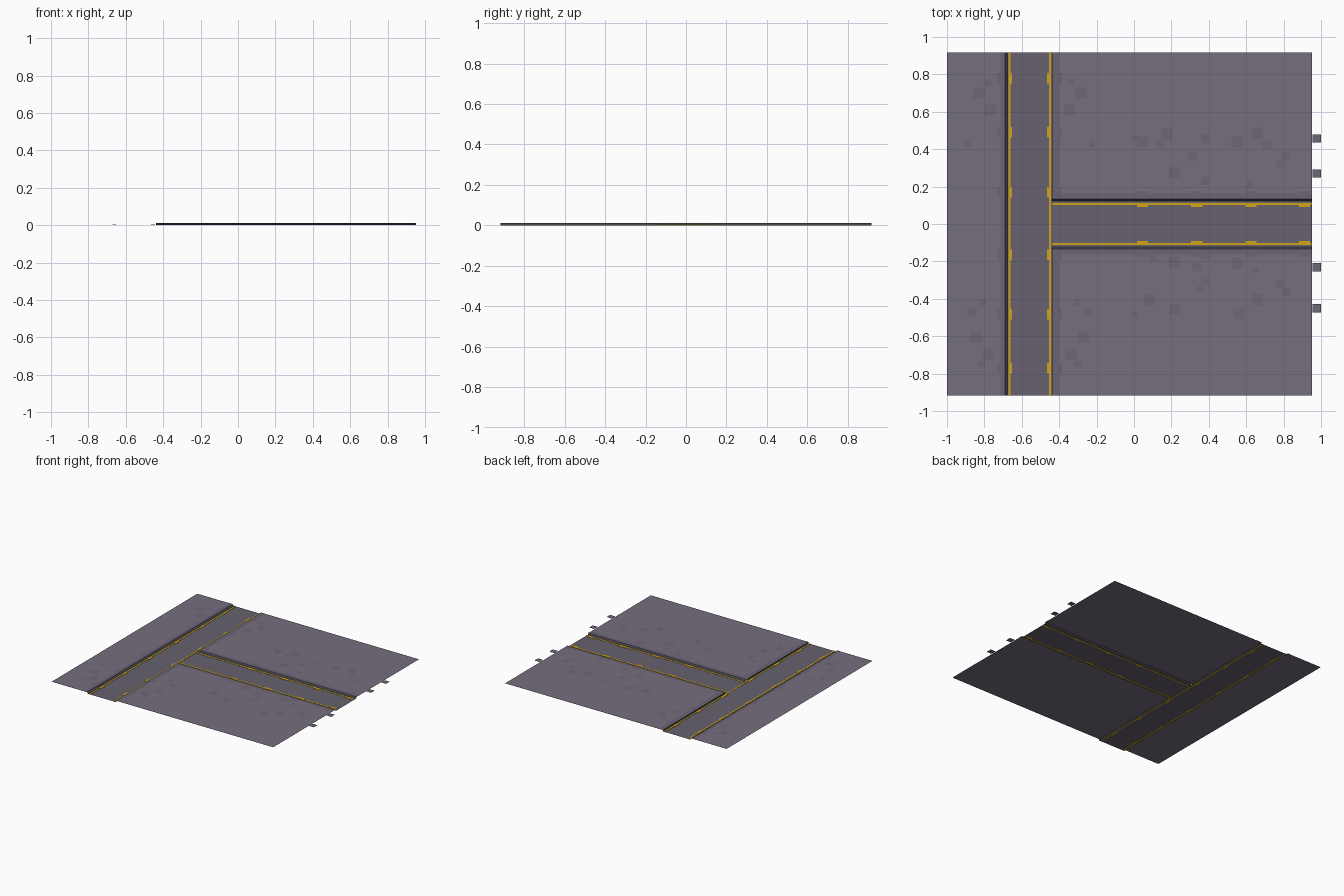
import bpy, bmesh

Z_ROAD, Z_LINE, Z_GROUND, Z_TRIM, Z_PATCH = 0.001, 0.003, 0.012, 0.0128, 0.0136
X0, X1, Y = -1.0, 0.952, 0.917


def material(name, rgb):
    m = bpy.data.materials.new(name)
    m.diffuse_color = (*rgb, 1)
    return m


GROUND = material("ground_grey", (0.18, 0.157, 0.213))
TRIM = material("trim_grey", (0.145, 0.128, 0.172))
ROAD = material("road_grey", (0.135, 0.12, 0.158))
PATCH = material("patch_grey", (0.155, 0.136, 0.182))
WALL = material("wall_grey", (0.07, 0.063, 0.08))
YELLOW = material("line_yellow", (0.62, 0.38, 0.01))


def finish(name, bm, mat):
    me = bpy.data.meshes.new(name)
    bm.to_mesh(me)
    bm.free()
    me.materials.append(mat)
    bpy.context.collection.objects.link(bpy.data.objects.new(name, me))


def sheets(name, rects, z, mat):
    """Flat rectangles (x0, x1, y0, y1) facing up at height z."""
    bm = bmesh.new()
    for a, b, c, d in rects:
        bm.faces.new([bm.verts.new(p) for p in
                      ((a, c, z), (b, c, z), (b, d, z), (a, d, z))])
    finish(name, bm, mat)


def boxes(name, rects, z0, z1, mat):
    bm = bmesh.new()
    for a, b, c, d in rects:
        for v in bmesh.ops.create_cube(bm, size=1)["verts"]:
            v.co = (a if v.co.x < 0 else b, c if v.co.y < 0 else d,
                    z0 if v.co.z < 0 else z1)
    finish(name, bm, mat)


def both_sides(rects):
    """Repeat rectangles mirrored in y."""
    return rects + [(a, b, -d, -c) for a, b, c, d in rects]


# Ground around the sunken T-shaped road
sheets("ground", [(X0, -0.689, -Y, Y)] + both_sides([(-0.438, X1, 0.133, Y)]),
       Z_GROUND, GROUND)

# Sunken road
sheets("road", [(-0.677, -0.438, -Y, Y), (-0.438, X1, -0.124, 0.124)], Z_ROAD, ROAD)

# Banks between the road and the ground
bm = bmesh.new()
for top, low in [(((-0.689, -Y), (-0.689, Y)), ((-0.677, -Y), (-0.677, Y))),
                 (((X1, -0.133), (-0.438, -0.133)), ((X1, -0.124), (-0.438, -0.124))),
                 (((-0.438, 0.133), (X1, 0.133)), ((-0.438, 0.124), (X1, 0.124))),
                 (((-0.438, -0.133), (-0.438, -Y)), ((-0.438, -0.133), (-0.438, -Y))),
                 (((-0.438, Y), (-0.438, 0.133)), ((-0.438, Y), (-0.438, 0.133)))]:
    bm.faces.new([bm.verts.new((*p, z)) for p, z in
                  ((low[0], Z_ROAD), (low[1], Z_ROAD), (top[1], Z_GROUND), (top[0], Z_GROUND))])
bmesh.ops.reverse_faces(bm, faces=list(bm.faces)[:1])
bm.normal_update()
for f in bm.faces:
    if f.normal.z < -0.01:
        f.normal_flip()
finish("road_banks", bm, WALL)

# Shoulders with small tabs beside each dash
main_y = (0.78, 0.49, 0.17, -0.165, -0.482, -0.77)
branch_x = (0.045, 0.335, 0.625, 0.912)
shoulder = [(-0.715, -0.689, -Y, Y)]
shoulder += both_sides([(-0.438, -0.402, 0.133, Y), (-0.402, X1, 0.133, 0.163)])
for y in main_y:
    shoulder += [(-0.73, -0.715, y - 0.028, y + 0.028), (-0.402, -0.388, y - 0.028, y + 0.028)]
shoulder += both_sides([(x - 0.03, x + 0.03, 0.163, 0.174) for x in branch_x])
sheets("shoulders", shoulder, Z_TRIM, TRIM)

# Yellow edge lines and dashes, showing on both faces of the road
lines = [(-0.671, -0.659, -Y, Y), (-0.455, -0.444, -Y, Y)]
lines += both_sides([(-0.435, X1, 0.102, 0.113)])
boxes("edge_lines", lines, 0, Z_LINE, YELLOW)
dashes = []
for y in main_y:
    dashes += [(-0.668, -0.652, y - 0.028, y + 0.028), (-0.465, -0.45, y - 0.028, y + 0.028)]
dashes += both_sides([(x - 0.03, x + 0.03, 0.092, 0.108) for x in branch_x])
boxes("dashes", dashes, 0, Z_LINE + 0.0005, YELLOW)


def squares(points):
    return [(x - s / 2, x + s / 2, y - s / 2, y + s / 2) for x, y, s in points]


# Scattered ground patches
left = [(-0.83, 0.70, 0.06), (-0.78, 0.755, 0.035), (-0.77, 0.61, 0.06), (-0.89, 0.425, 0.03),
        (-0.81, -0.42, 0.035), (-0.87, -0.47, 0.045), (-0.845, -0.605, 0.06),
        (-0.78, -0.695, 0.06), (-0.815, -0.75, 0.035)]
upper = [(0.045, 0.44, 0.055), (0.005, 0.46, 0.03), (0.175, 0.48, 0.06), (0.14, 0.425, 0.035),
         (0.215, 0.275, 0.06), (0.38, 0.455, 0.045), (0.38, 0.23, 0.045), (0.315, 0.36, 0.045),
         (0.55, 0.44, 0.06), (0.66, 0.485, 0.06), (0.71, 0.425, 0.045), (0.78, 0.32, 0.035),
         (0.81, 0.36, 0.045), (0.62, 0.21, 0.035)]
lower = [(0.10, -0.185, 0.035), (0.215, -0.205, 0.06), (0.38, -0.165, 0.045), (0.335, -0.23, 0.045),
         (0.08, -0.405, 0.06), (0.005, -0.485, 0.03), (0.215, -0.455, 0.055), (0.355, -0.35, 0.035),
         (0.38, -0.305, 0.045), (0.55, -0.21, 0.06), (0.65, -0.245, 0.035), (0.78, -0.32, 0.045),
         (0.815, -0.36, 0.045), (0.66, -0.405, 0.06), (0.56, -0.48, 0.055)]
right = [(-1.11 - x - 0.005, y, s) for x, y, s in left if y]
right = [(x + (-0.0), y, s) for x, y, s in right]
sheets("ground_patches", squares(left + right + upper + lower), Z_PATCH, PATCH)

# Patches that overhang the right edge
sheets("edge_patches", squares([(0.977, y, 0.045) for y in (0.457, 0.27, -0.232, -0.45)]),
       Z_PATCH, PATCH)
